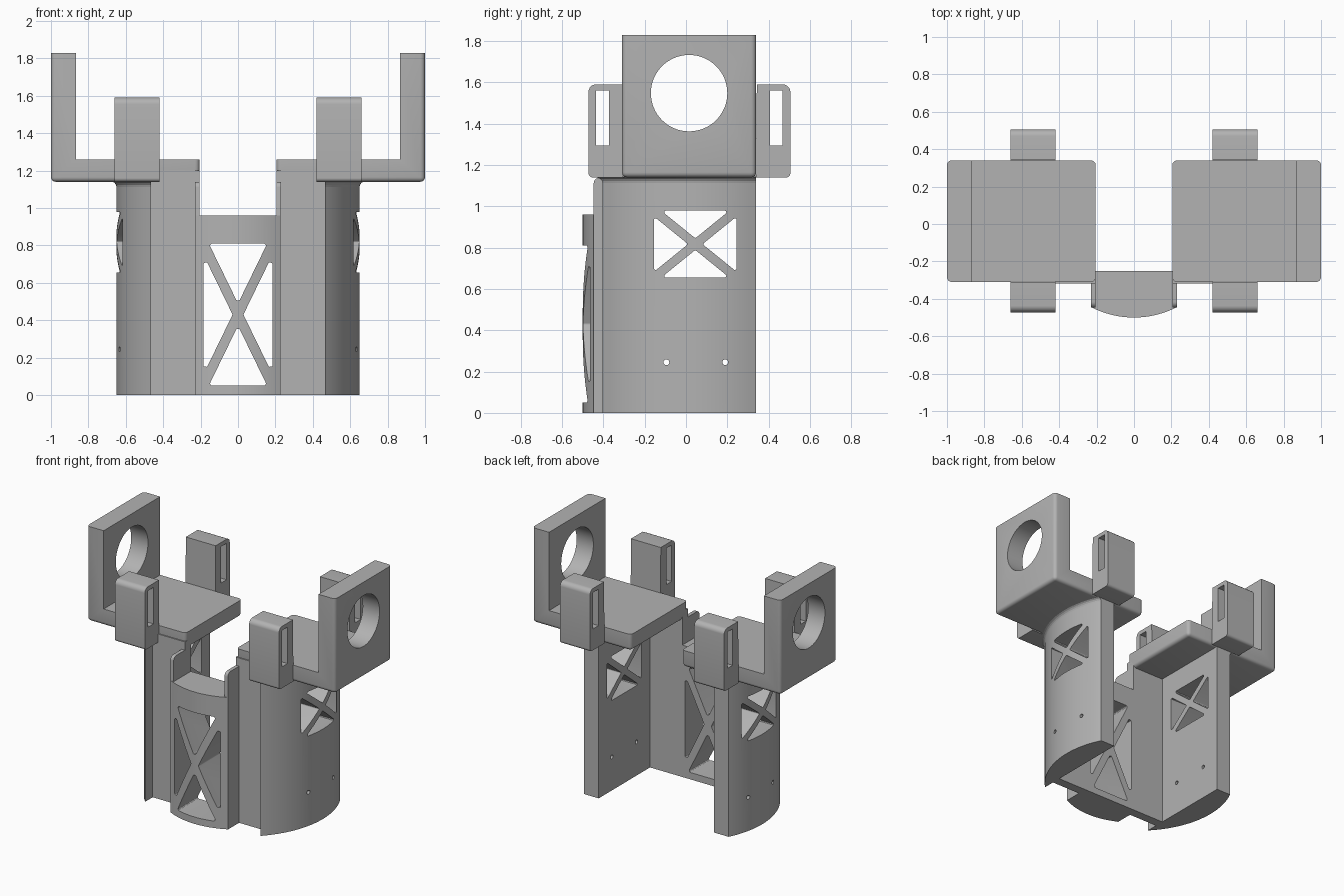
import bpy, bmesh, math
from mathutils import Vector

if "Cube" in bpy.data.objects:
    bpy.data.objects.remove(bpy.data.objects["Cube"])

grey = bpy.data.materials.new("plain grey")
grey.use_nodes = True
grey.diffuse_color = (0.45, 0.45, 0.45, 1)
grey.node_tree.nodes["Principled BSDF"].inputs["Base Color"].default_value = grey.diffuse_color


def rounded(corners, steps=5):
    """Profile from (u, v) or (u, v, radius) corners."""
    out = []
    for i, c in enumerate(corners):
        p = Vector(c[:2])
        if len(c) < 3:
            out.append(p)
            continue
        a = (Vector(corners[i - 1][:2]) - p).normalized()
        b = (Vector(corners[(i + 1) % len(corners)][:2]) - p).normalized()
        half = a.angle(b) / 2
        reach = c[2] / math.tan(half)
        mid = p + (a + b).normalized() * c[2] / math.sin(half)
        d0, d1 = p + a * reach - mid, p + b * reach - mid
        for k in range(steps + 1):
            d = d0.lerp(d1, k / steps).normalized() * c[2]
            out.append(mid + d)
    return out


PLACE = {"x": lambda u, v, w: (w, u, v),
         "y": lambda u, v, w: (u, w, v),
         "z": lambda u, v, w: (u, v, w)}


def loft(bm, lower, upper, axis, a, b):
    """Closed solid between two matching profiles."""
    p = PLACE[axis]
    r0 = [bm.verts.new(p(u, v, a)) for u, v in lower]
    r1 = [bm.verts.new(p(u, v, b)) for u, v in upper]
    bm.faces.new(r0)
    bm.faces.new(r1[::-1])
    n = len(r0)
    for i in range(n):
        j = (i + 1) % n
        bm.faces.new((r0[i], r1[i], r1[j], r0[j]))


def finish(bm, name):
    bmesh.ops.recalc_face_normals(bm, faces=bm.faces)
    mesh = bpy.data.meshes.new(name)
    bm.to_mesh(mesh)
    bm.free()
    mesh.materials.append(grey)
    ob = bpy.data.objects.new(name, mesh)
    bpy.context.collection.objects.link(ob)
    return ob


def prisms(name, profiles, axis, a, b):
    bm = bmesh.new()
    for pts in profiles:
        loft(bm, pts, pts, axis, a, b)
    return finish(bm, name)


def rect(u0, u1, v0, v1):
    return [(u0, v0), (u1, v0), (u1, v1), (u0, v1)]


def circle(u, v, r, n):
    return [(u + r * math.cos(k * math.tau / n), v + r * math.sin(k * math.tau / n)) for k in range(n)]


def cross_window(u, v, w, h, t, r):
    """Four rounded triangles that leave an X of bars."""
    diag = math.hypot(w, h)
    ax, ay = t * diag / h, t * diag / w
    tris = []
    for s in (1, -1):
        tris.append(rounded([(u, v + s * ay, r), (u + w - ax, v + s * h, r), (u - w + ax, v + s * h, r)]))
        tris.append(rounded([(u + s * ax, v, r), (u + s * w, v + h - ay, r), (u + s * w, v - h + ay, r)]))
    return tris


def select(ob):
    bpy.ops.object.select_all(action="DESELECT")
    ob.select_set(True)
    bpy.context.view_layer.objects.active = ob


def complete(ob, cutter=None, mirror=True):
    """Cut, mirror across x and shade."""
    select(ob)
    if cutter:
        cut = ob.modifiers.new("cut", "BOOLEAN")
        cut.operation = "DIFFERENCE"
        cut.solver = "EXACT"
        cut.object = cutter
        bpy.ops.object.modifier_apply(modifier="cut")
        bpy.data.objects.remove(cutter)
    if mirror:
        ob.modifiers.new("mirror", "MIRROR").use_mirror_merge = False
        bpy.ops.object.modifier_apply(modifier="mirror")
    bpy.ops.object.shade_smooth_by_angle(angle=math.radians(30))


# Side legs: flat inside, round outside
IN, BACK, CY, R = 0.465, 0.34, 0.05, 0.65


def leg_section(r):
    a0, a1 = -math.acos(IN / r), math.asin((BACK - CY) / r)
    arc = [(r * math.cos(a0 + (a1 - a0) * k / 32), CY + r * math.sin(a0 + (a1 - a0) * k / 32)) for k in range(33)]
    return arc + [(IN, BACK)]


legs = prisms("side_legs", [leg_section(R)], "z", 0, 1.15)
holes = cross_window(0.045, 0.817, 0.2, 0.162, 0.022, 0.008)
holes += [circle(y, 0.245, 0.014, 16) for y in (-0.095, 0.19)]
complete(legs, prisms("leg_cutter", holes, "x", 0.3, 0.8))

# Flared fillet below the platforms
bm = bmesh.new()
for k in range(4):
    lo, hi = [(0.03 * (1 - math.cos(q * math.pi / 8)), 0.03 * math.sin(q * math.pi / 8)) for q in (k, k + 1)]
    loft(bm, leg_section(R + lo[0]), leg_section(R + hi[0]), "z", 1.112 + lo[1], 1.112 + hi[1])
complete(finish(bm, "leg_fillets"))

# Platforms with upright end plates
bracket = prisms("end_brackets", [[(0.205, 1.14), (1, 1.14), (1, 1.83), (0.865, 1.83), (0.865, 1.26), (0.205, 1.26)]],
                 "y", -0.31, BACK)
bm = bmesh.new()
bm.from_mesh(bracket.data)
edges = []
for e in bm.edges:
    p, q = (v.co for v in e.verts)
    upright = abs(p.x - q.x) + abs(p.y - q.y) < 0.001 and (p.x > 0.99 or p.x < 0.21)
    if upright or max(p.z, q.z) < 1.15:
        edges.append(e)
bmesh.ops.bevel(bm, geom=edges, offset=0.025, segments=4, profile=0.5, affect="EDGES")
bm.to_mesh(bracket.data)
bm.free()
complete(bracket, prisms("bore_cutter", [circle(0.015, 1.548, 0.185, 64)], "x", 0.7, 1.2))

# Slotted strap clips in front of and behind each platform
for name, fy in (("front_clips", lambda y: y), ("back_clips", lambda y: 0.033 - y)):
    body = rounded([(-0.305, 1.14), (-0.472, 1.14, 0.02), (-0.472, 1.59, 0.035), (-0.31, 1.59)])
    slot = rect(-0.435, -0.373, 1.295, 1.56)
    clip = prisms(name, [[(fy(u), v) for u, v in body]], "x", 0.42, 0.66)
    complete(clip, prisms("slot_cutter", [[(fy(u), v) for u, v in slot]], "x", 0.3, 0.8))

# Front wall on each side of the panel
complete(prisms("front_walls", [rect(0.205, IN + 0.01, -0.318, -0.25)], "z", 0, 1.2))

# Cheeks rising beside the panel
cheek = rounded([(-0.25, 0), (-0.447, 0), (-0.447, 1.14, 0.03), (-0.25, 1.14)])
complete(prisms("panel_cheeks", [cheek], "x", 0.205, 0.231))

# Curved front panel with cross braced window
arc = [(x, -math.sqrt(0.25 - x * x)) for x in (0.23 * (k / 12 - 1) for k in range(25))]
panel = prisms("front_panel", [arc + [(0.23, -0.25), (-0.23, -0.25)]], "z", 0, 0.96)
window = cross_window(0, 0.43, 0.185, 0.38, 0.026, 0.012)
complete(panel, prisms("panel_cutter", window, "y", -0.7, -0.1), mirror=False)
